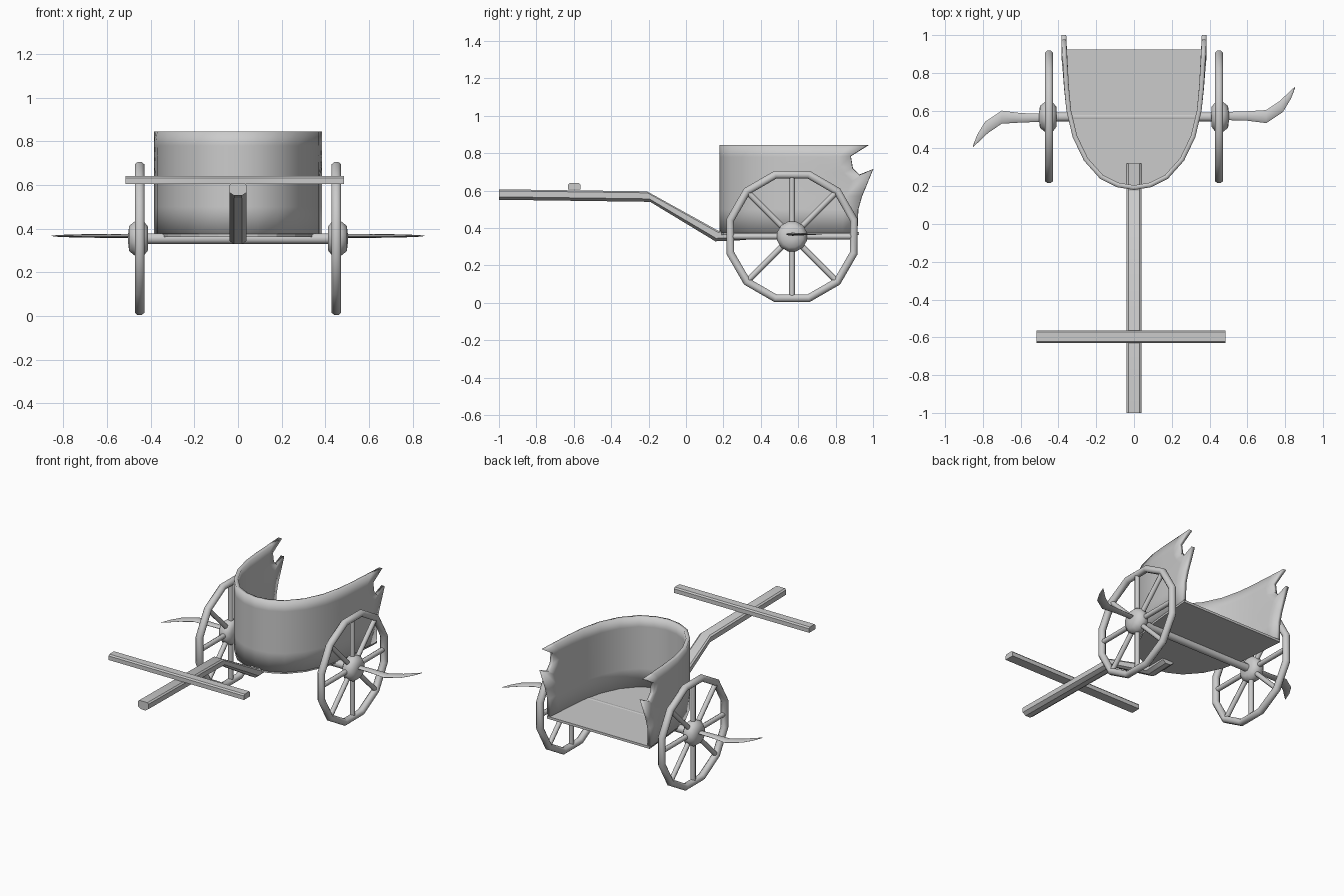
import bpy, bmesh, math
from mathutils import Matrix, Vector

if "Cube" in bpy.data.objects:
    bpy.data.objects.remove(bpy.data.objects["Cube"])

mat = bpy.data.materials.new("plain grey")
mat.diffuse_color = (0.6, 0.6, 0.6, 1)
mat.use_nodes = True
mat.node_tree.nodes["Principled BSDF"].inputs["Base Color"].default_value = mat.diffuse_color
WY, WZ, WX = 0.567, 0.355, 0.45      # wheel centre


def make(name, verts, faces, smooth=None, recalc=True):
    me = bpy.data.meshes.new(name)
    me.from_pydata(verts, [], faces)
    if recalc:
        bm = bmesh.new()
        bm.from_mesh(me)
        bmesh.ops.recalc_face_normals(bm, faces=bm.faces)
        bm.to_mesh(me)
        bm.free()
    me.materials.append(mat)
    ob = bpy.data.objects.new(name, me)
    bpy.context.collection.objects.link(ob)
    if smooth:
        bpy.ops.object.select_all(action='DESELECT')
        ob.select_set(True)
        bpy.context.view_layer.objects.active = ob
        bpy.ops.object.shade_smooth_by_angle(angle=math.radians(smooth))
    return ob


def loft(name, rings, smooth=None, closed=False):
    """Skin a list of equal-length rings, capping the ends unless closed."""
    n, m = len(rings[0]), len(rings)
    faces = []
    for r in range(m if closed else m - 1):
        a, b = r * n, (r + 1) % m * n
        faces += [(a + i, a + (i + 1) % n, b + (i + 1) % n, b + i) for i in range(n)]
    if not closed:
        faces += [tuple(range(n)), tuple(range((m - 1) * n, m * n))]
    return make(name, [v for r in rings for v in r], faces, smooth)


def circle_x(x, r, n, y=WY, z=WZ):
    return [(x, y + r * math.cos(math.tau * (i + .5) / n),
             z + r * math.sin(math.tau * (i + .5) / n)) for i in range(n)]


# U-shaped outline, left back -> front -> right back
half = [(0, .18), (.09, .195), (.18, .24), (.265, .335), (.325, .46), (.358, .6),
        (.37, .72), (.378, .84), (.384, .92)]
path = [(-x, y) for x, y in reversed(half[1:])] + half

# Curved wall; each row gives base z, back-edge y and back-edge z (torn notch)
rows = [(.375, .915, .375), (.5, .92, .5), (.57, .94, .57), (.62, 1.0, .715),
        (.70, .925, .682), (.735, .89, .72), (.78, .88, .785), (.845, .975, .845)]
verts, faces, n = [], [], len(path)
for z, ye, ze in rows:
    for x, y in path:
        t = max(0, (y - .6) / .32)
        verts.append((x, y + (ye - .92) * t * t, z + (ze - z) * t ** 4))
for r in range(len(rows) - 1):
    for i in range(n - 1):
        a = r * n + i
        faces.append((a, a + 1, a + n + 1, a + n))
wall = make("body_wall", verts, faces, 40, recalc=False)
sol = wall.modifiers.new("thickness", 'SOLIDIFY')
sol.thickness, sol.offset = .025, -1

# Floor plate
loft("floor", [[(x * .985, y + .004, z) for x, y in path] for z in (.362, .378)])

# Axle
loft("axle", [circle_x(-.42, .026, 8), circle_x(.42, .026, 8)], 50)

# Wheels, hubs, spokes and blades; each side is the other turned half round
blade_stations = [(.49, .55, .593, .009), (.60, .547, .597, .009), (.70, .534, .603, .008),
                  (.78, .593, .651, .006), (.825, .662, .697, .004), (.853, .722, .727, .001)]
for side, turn in (("right", 0), ("left", math.pi)):
    parts = []
    # twelve-sided rim
    rings = []
    for k in range(12):
        a = math.tau * (k + .5) / 12
        ring = []
        for j in range(8):
            b = math.tau * (j + .5) / 8
            r = .342 + .023 * math.cos(b)
            ring.append((WX + .024 * math.sin(b), WY + r * math.cos(a), WZ + r * math.sin(a)))
        rings.append(ring)
    parts.append(loft("wheel_rim_" + side, rings, 50, closed=True))
    # hub
    parts.append(loft("hub_" + side, [circle_x(x, r, 12) for x, r in
                 ((.411, .055), (.43, .08), (.47, .083), (.498, .06), (.503, .02))], 50))
    # spokes
    for k in range(8):
        a = math.tau * k / 8
        d, s = Vector((0, math.cos(a), math.sin(a))), Vector((0, -math.sin(a), math.cos(a)))
        rings = []
        for dist in (.05, .335):
            c = Vector((WX, WY, WZ)) + d * dist
            rings.append([c + s * .016 * math.cos(math.tau * j / 8)
                          + Vector((.016 * math.sin(math.tau * j / 8), 0, 0)) for j in range(8)])
        parts.append(loft("spoke_" + side, rings, 50))
    # flattened curved blade
    rings = []
    for x, lo, hi, h in blade_stations:
        c, w = (lo + hi) / 2, (hi - lo) / 2
        rings.append([(x - .3 * (math.cos(math.tau * j / 8) * w if x > .75 else 0),
                       c + w * math.cos(math.tau * j / 8),
                       .367 + h * math.sin(math.tau * j / 8)) for j in range(8)])
    parts.append(loft("axle_blade_" + side, rings, 60))
    if turn:
        m = Matrix.Translation((0, WY, 0)) @ Matrix.Rotation(turn, 4, 'Z') @ Matrix.Translation((0, -WY, 0))
        for p in parts:
            p.data.transform(m)

# Draught pole with chamfered underside, bent down to the floor
section = [(-.04, .02), (-.03, .028), (.03, .028), (.04, .02), (.04, -.012), (.018, -.028),
           (-.018, -.028), (-.04, -.012)]
bends = [(-1, .579), (-.2, .568), (.165, .357), (.32, .364)]
loft("draught_pole", [[(x, y - (h * .3 if 0 < k < 3 else 0) * (-1 if k == 2 else 1), z + h)
                       for x, h in section] for k, (y, z) in enumerate(bends)], 30)

# Yoke bar
yoke = [(-.63, .605), (-.565, .605), (-.565, .632), (-.573, .641), (-.622, .641), (-.63, .632)]
loft("yoke", [[(x, y, z) for y, z in yoke] for x in (-.515, .485)])
